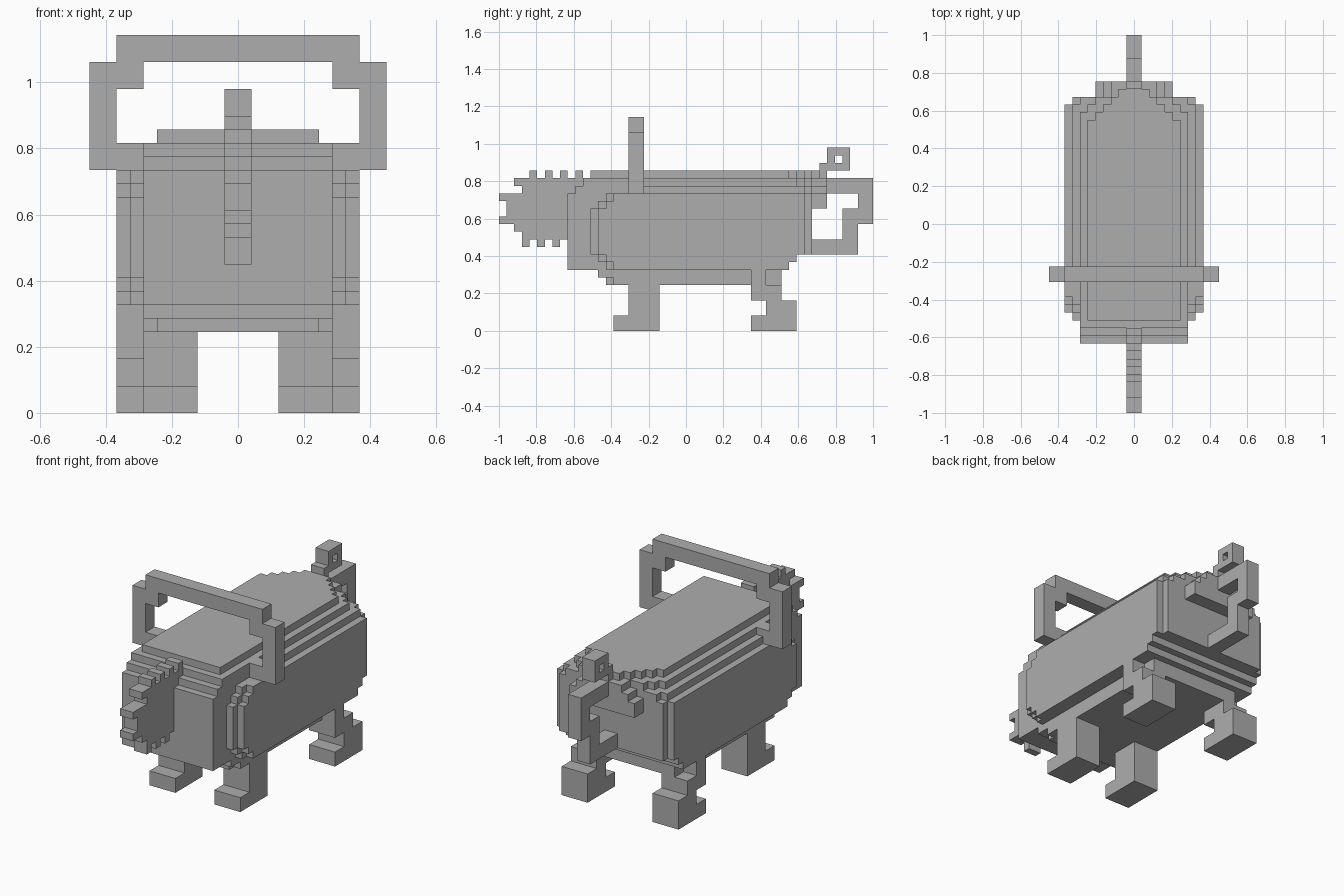
import bpy
import bmesh
from mathutils import Vector

UNIT = 2 / 49            # edge of one block
MID = 24.5               # blocks from the front tip to the centre

if "Cube" in bpy.data.objects:
    bpy.data.objects.remove(bpy.data.objects["Cube"])

grey = bpy.data.materials.new("stone_grey")
grey.use_nodes = True
colour = (0.42, 0.42, 0.42, 1)
grey.diffuse_color = colour
grey.node_tree.nodes["Principled BSDF"].inputs["Base Color"].default_value = colour


def add_box(bm, x, y, z):
    """Add a box given (low, high) block ranges on each axis."""
    low = Vector((x[0], y[0] - MID, z[0])) * UNIT
    high = Vector((x[1], y[1] - MID, z[1])) * UNIT
    verts = bmesh.ops.create_cube(bm, size=1)["verts"]
    for vert in verts:
        for axis in range(3):
            vert.co[axis] = high[axis] if vert.co[axis] > 0 else low[axis]


def finish(bm, name):
    mesh = bpy.data.meshes.new(name)
    bm.to_mesh(mesh)
    bm.free()
    mesh.materials.append(grey)
    part = bpy.data.objects.new(name, mesh)
    bpy.context.collection.objects.link(part)
    return part


def centred_part(name, rows):
    """Boxes centred on x: (half width, front, back, bottom, top)."""
    bm = bmesh.new()
    for half, front, back, bottom, top in rows:
        add_box(bm, (-half, half), (front, back), (bottom, top))
    return finish(bm, name)


def mirrored_part(name, rows):
    """Boxes on the left side, mirrored to the right."""
    bm = bmesh.new()
    for x, y, z in rows:
        add_box(bm, x, y, z)
    part = finish(bm, name)
    mirror = part.modifiers.new("mirror", 'MIRROR')
    mirror.use_clip = False
    mirror.use_mirror_merge = False
    return part


def stepped_slab(name, bottom, top, front, steps):
    """Flat slab whose back end narrows: (half width, back)."""
    rows = [(half, front, back, bottom, top) for half, back in steps]
    return centred_part(name, rows)


# Barrel-like body with a stepped lower back edge
centred_part("body_core", [
    (7, 9, 38, 8, 9),
    (7, 9, 39, 9, 10),
    (7, 9, 41, 10, 18),
])

# Two side layers with stepped front corners
for name, half, front, back in (("inner_side_layer", 8, 12, 41),
                                ("outer_side_layer", 9, 13, 40)):
    rows = [(half, front, back, 10, 16)]
    for step in range(1, 3):
        rows.append((half, front + step, back, 16, 16 + step))
        rows.append((half, front + step, min(back, 40 - step), 10 - step, 10))
    centred_part(name, rows)

# Belly
centred_part("belly", [
    (7, 13, 37, 7, 8),
    (6, 14, 37, 6, 7),
    (7, 15, 37, 6, 7),
])

# Lid layers, narrowing toward the back
stepped_slab("lower_lid", 18, 19, 10, [(7, 41), (4, 43)])
stepped_slab("lower_lid_rim", 18, 19, 17, [(8, 40)])
stepped_slab("middle_lid", 19, 20, 11, [(7, 39), (6, 40), (5, 41), (3, 43)])
stepped_slab("top_lid", 20, 21, 12,
             [(6, 38), (5, 39), (4, 40), (3, 41), (2, 42), (1, 43)])

# Ledge on the back wall
centred_part("back_ledge", [(5, 41, 43, 16, 18)])

# Thin front crest with teeth above and below
crest = [
    (1, 3, 13, 12, 20),
    (1, 2, 3, 13, 14),
    (1, 2, 3, 19, 20),
    (1, 1, 3, 14, 18),
    (1, 0, 1, 14, 15),
    (1, 0, 1, 17, 18),
]
for front in range(4, 12, 2):
    crest.append((1, front, front + 1, 20, 21))
for front in range(3, 9, 2):
    crest.append((1, front, front + 1, 11, 12))
centred_part("front_crest", crest)

# Carrying handle arching over the lid
mirrored_part("handle", [
    ((7, 11), (17, 19), (18, 20)),
    ((9, 11), (17, 19), (20, 26)),
    ((7, 9), (17, 19), (24, 26)),
    ((0, 9), (17, 19), (26, 28)),
])

# Looped tail
centred_part("tail", [
    (1, 42, 49, 18, 20),
    (1, 47, 49, 14, 18),
    (1, 45, 47, 12, 16),
    (1, 41, 47, 10, 12),
])

# Ring-shaped knob behind the lid
ring = [(1, 42, 43, 21, 22)]
for low, high in ((0, 1), (2, 3)):
    ring.append((1, 43, 46, 21 + low, 21 + high))
    ring.append((1, 43 + low, 43 + high, 22, 23))
centred_part("lid_knob", ring)

# Legs
mirrored_part("front_legs", [
    ((3, 7), (15, 21), (0, 2)),
    ((3, 7), (17, 21), (2, 6)),
])
mirrored_part("back_legs", [
    ((5, 9), (33, 39), (0, 2)),
    ((5, 9), (35, 39), (2, 4)),
    ((5, 9), (33, 37), (4, 6)),
    ((5, 9), (33, 35), (6, 8)),
])
